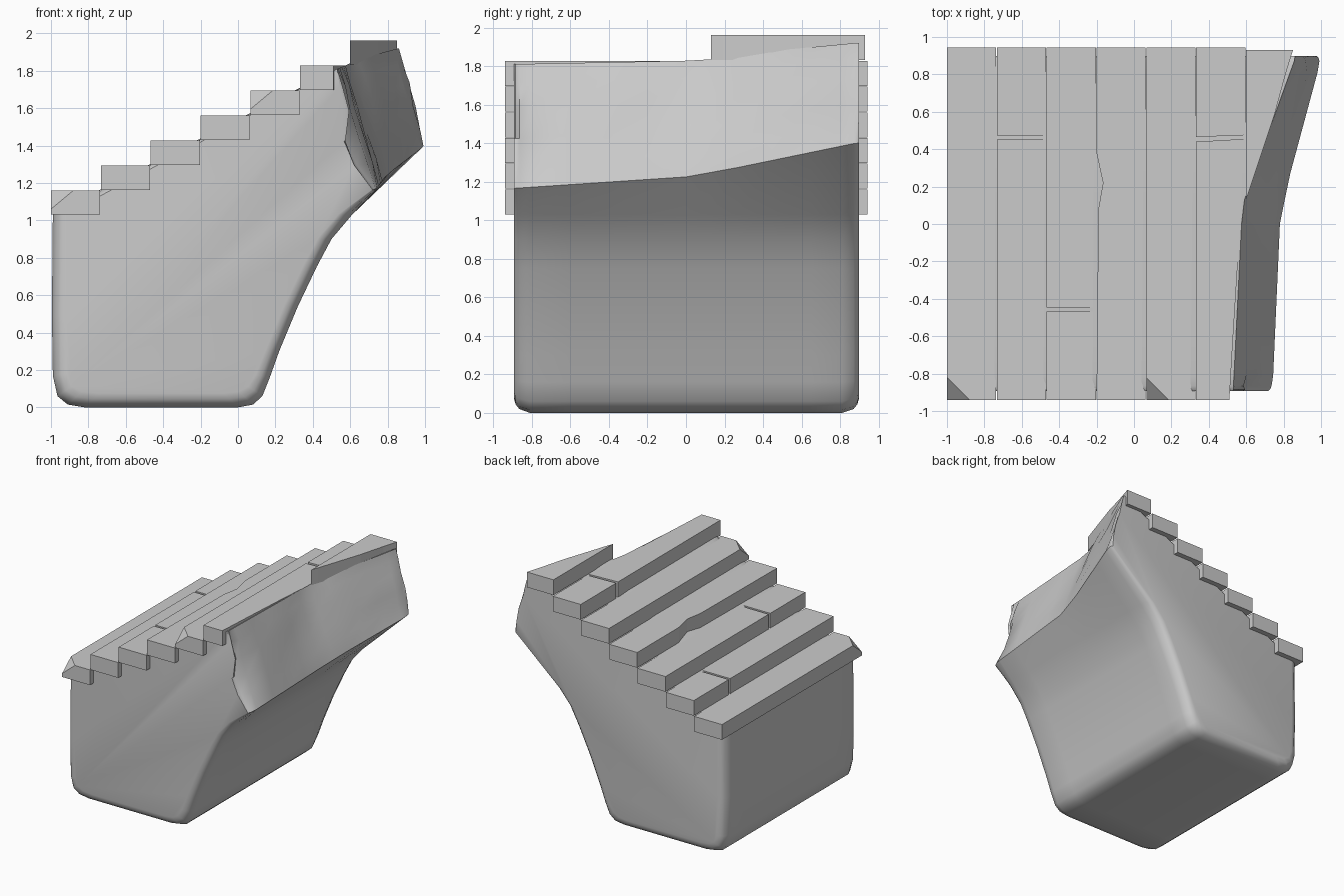
import bpy, bmesh, random
from mathutils import Vector

if "Cube" in bpy.data.objects:
    bpy.data.objects.remove(bpy.data.objects["Cube"])

random.seed(4)
STEP, RISE, THICK = 0.2665, 0.1335, 0.13


def finish(bm, name):
    bmesh.ops.recalc_face_normals(bm, faces=bm.faces[:])
    me = bpy.data.meshes.new(name)
    bm.to_mesh(me)
    bm.free()
    ob = bpy.data.objects.new(name, me)
    bpy.context.collection.objects.link(ob)
    return ob


def lerp_table(table, y):
    for (a, pa), (b, pb) in zip(table, table[1:]):
        if y <= b:
            t = max(0, (y - a) / (b - a))
            return Vector(pa).lerp(Vector(pb), t)
    return Vector(table[-1][1])


# Worn stone body: one x/z profile lofted along y, with a varying broken end
OUTER = [(-0.99, 1.035), (-0.995, 0.5), (-0.99, 0.17), (-0.965, 0.06), (-0.91, 0.015),
         (-0.82, 0), (0.0, 0), (0.08, 0.015), (0.13, 0.06), (0.17, 0.16), (0.22, 0.3),
         (0.32, 0.54), (0.42, 0.75), (0.5, 0.9), (0.61, 1.03)]
BREAK_LOW = [(-0.9, (0.74, 1.165)), (0, (0.78, 1.225)), (0.25, (0.83, 1.27)), (0.88, (1.0, 1.4))]
BREAK_TOP = [(-0.9, (0.53, 1.81)), (0.1, (0.58, 1.83)), (0.3, (0.65, 1.865)), (0.88, (0.86, 1.92))]


def section(y, inset):
    low, top = lerp_table(BREAK_LOW, y), lerp_table(BREAK_TOP, y)
    pts = []
    for x, z in OUTER:
        x += inset if x < -0.4 else -inset
        pts.append((x, z + inset * (1 - min(z / 0.2, 1))))
    pts.append((low.x - inset * 0.3, low.y))
    for i, t in enumerate((0.2, 0.4, 0.65, 0.85)):
        p = low.lerp(top, t)
        chip = (0.07, 0.08, 0.02, 0.01)[i] if y < -0.86 else 0.0
        pts.append((p.x - chip + random.uniform(-0.012, 0.012), p.y))
    pts.append((top.x, top.y))
    return [(x, y, z) for x, z in pts]


ROWS = [(-0.893, 0.075), (-0.885, 0.045), (-0.865, 0.02), (-0.81, 0), (-0.6, 0), (-0.4, 0),
        (-0.2, 0), (0, 0), (0.13, 0), (0.27, 0), (0.45, 0), (0.65, 0), (0.81, 0),
        (0.87, 0.02), (0.89, 0.045), (0.898, 0.075)]
bm = bmesh.new()
rings = [[bm.verts.new(p) for p in section(y, d)] for y, d in ROWS]
for a, b in zip(rings, rings[1:]):
    for i in range(len(a)):
        j = (i + 1) % len(a)
        bm.faces.new((a[i], a[j], b[j], b[i]))
bm.faces.new(rings[0])
bm.faces.new(rings[-1])
body = finish(bm, "stair_body")
bpy.context.view_layer.objects.active = body
body.select_set(True)
bpy.ops.object.shade_smooth_by_angle(angle=0.7)


# Stone treads: flat outlines extruded down, optionally with a chipped front corner
def tread(name, outline, top, chip=False):
    bm = bmesh.new()
    up = [bm.verts.new((x, y, top)) for x, y in outline]
    dn = [bm.verts.new((x, y, top - THICK)) for x, y in outline]
    bm.faces.new(up)
    bm.faces.new(dn[::-1])
    for i in range(len(up)):
        j = (i + 1) % len(up)
        bm.faces.new((up[i], dn[i], dn[j], up[j]))
    if chip:
        bmesh.ops.recalc_face_normals(bm, faces=bm.faces[:])
        c = Vector((outline[0][0], outline[0][1], top))
        a, b, d = c + Vector((0, 0.12, 0)), c + Vector((0.12, 0, 0)), c - Vector((0, 0, 0.1))
        n = (b - a).cross(d - a).normalized()
        if n.dot(c - a) < 0:
            n.negate()
        bmesh.ops.bisect_plane(bm, geom=bm.verts[:] + bm.edges[:] + bm.faces[:],
                               plane_co=a, plane_no=n, clear_outer=True)
        bmesh.ops.holes_fill(bm, edges=[e for e in bm.edges if e.is_boundary], sides=0)
    return finish(bm, name)


def box(x0, x1, y0, y1):
    return [(x0, y0), (x1, y0), (x1, y1), (x0, y1)]


F, B = -0.94, 0.943
CRACKS = {1: 0.465, 2: -0.455, 5: 0.465}
for i in range(7):
    x0 = -1 + i * STEP
    x1, top, name = x0 + STEP - 0.004, 1.16 + i * RISE, f"tread_{i + 1}"
    if i == 6:    # top step survives only at the back
        tread(name, [(x0, 0.13), (0.62, 0.19), (0.68, 0.37), (0.75, 0.58),
                     (0.81, 0.8), (0.85, 0.93), (x0, 0.93)], top)
    elif i == 5:  # broken right edge and a crack
        tread(name + "_front", [(x0, F), (0.51, F), (0.53, -0.6), (0.555, -0.2), (0.575, 0.05),
                                (x1, 0.2), (x1, 0.455), (x0, 0.44)], top)
        tread(name + "_back", [(x0, 0.465), (x1, 0.475), (x1, B), (x0, B)], top)
    elif i in CRACKS:
        y = CRACKS[i]
        tread(name + "_front", box(x0, x1, F, y - 0.012), top)
        tread(name + "_back", box(x0, x1, y + 0.008, B), top)
    elif i == 3:  # worn notch on the nosing
        tread(name, [(x0, F), (x1, F), (x1, B), (x0, B), (x0, 0.38), (x0 + 0.035, 0.22),
                     (x0 + 0.01, 0.08)], top)
    else:
        tread(name, box(x0, x1, F, B), top, chip=i in (0, 4))
